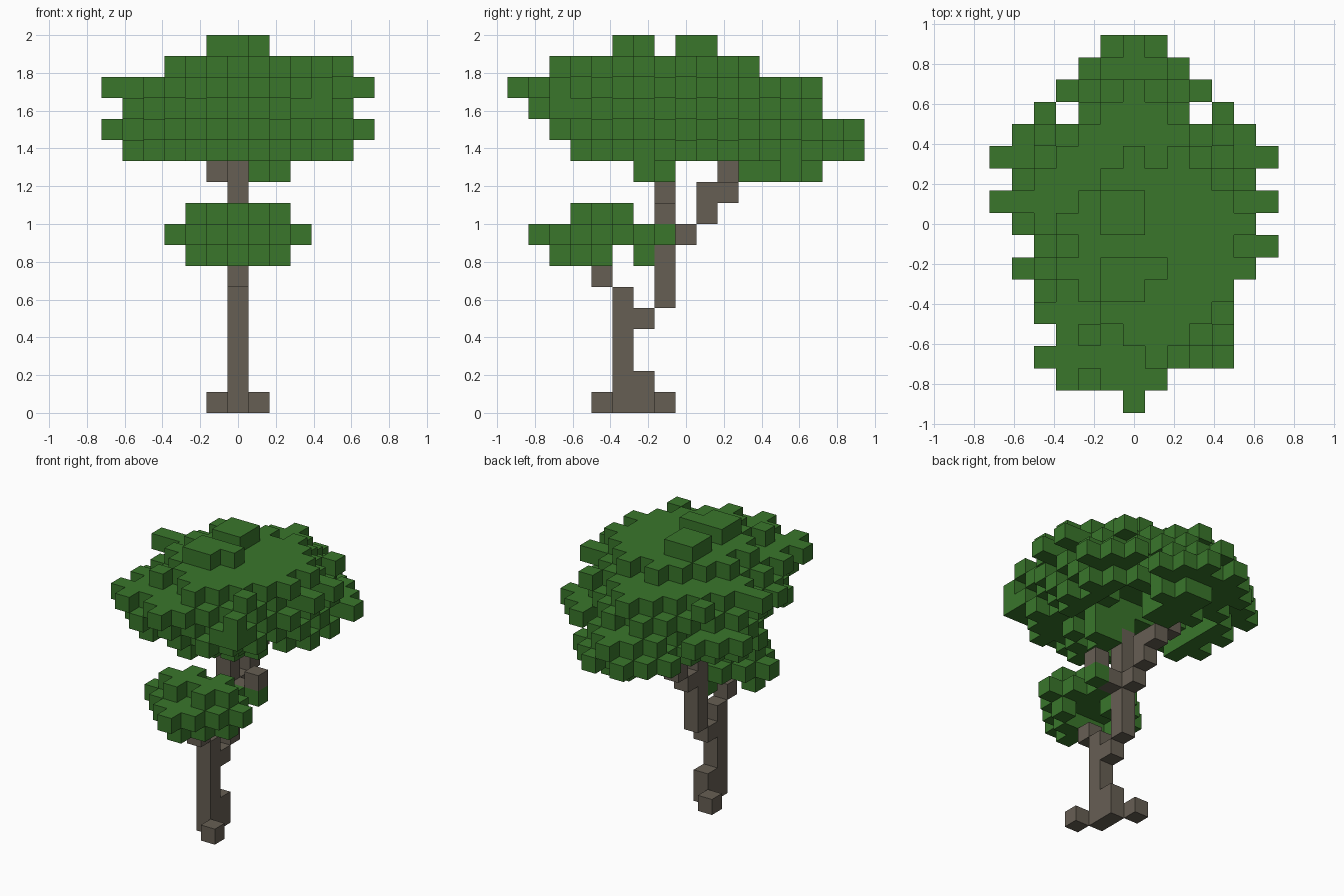
import bpy
import bmesh
from mathutils import Vector

S = 2 / 18  # edge of one block

cube = bpy.data.objects.get("Cube")
if cube:
    bpy.data.objects.remove(cube)


def material(name, rgb):
    mat = bpy.data.materials.new(name)
    mat.use_nodes = True
    mat.diffuse_color = (*rgb, 1)
    mat.node_tree.nodes["Principled BSDF"].inputs["Base Color"].default_value = (*rgb, 1)
    return mat


def box(xs, ys, zs):
    """All blocks in inclusive ranges."""
    return {(i, j, k) for i in range(xs[0], xs[1] + 1)
            for j in range(ys[0], ys[1] + 1) for k in range(zs[0], zs[1] + 1)}


def build(name, cells, mat, solid):
    """Skin a set of blocks, leaving out faces against other blocks."""
    bm = bmesh.new()
    corners = {}

    def corner(p):
        key = tuple(round(c * 2) for c in p)
        if key not in corners:
            corners[key] = bm.verts.new((p[0] * S, p[1] * S, (p[2] + 0.5) * S))
        return corners[key]

    for cell in sorted(cells):
        for axis in range(3):
            for sign in (-1, 1):
                n = Vector((0, 0, 0))
                n[axis] = sign
                mid = Vector(cell)
                if tuple(int(c) for c in mid + n) in solid:
                    continue
                u = Vector((0, 0, 0))
                u[(axis + 1) % 3] = 0.5
                v = n.cross(u)
                mid += n / 2
                bm.faces.new([corner(mid + a * u + b * v)
                              for a, b in ((-1, -1), (1, -1), (1, 1), (-1, 1))])
    mesh = bpy.data.meshes.new(name)
    bm.to_mesh(mesh)
    bm.free()
    mesh.materials.append(mat)
    bpy.context.collection.objects.link(bpy.data.objects.new(name, mesh))


# Trunk with diagonal roots and forks
trunk = box((0, 0), (-3, -3), (0, 5)) | box((0, 0), (-2, -2), (0, 1))
trunk |= box((0, 0), (-1, -1), (5, 11))
trunk |= {(1, -4, 0), (-1, -1, 0), (0, -2, 4), (0, -4, 6)}

# Back branch and short side stub
branch = {(0, 0, 8), (0, 1, 9), (0, 1, 10), (0, 2, 10), (-1, 2, 11),
          (1, -1, 8), (2, -1, 9)}
wood = trunk | branch

# Outline of the crown from above: (left, right) reach for rows front to back
reach = [(0, 0), (3, 1), (4, 4), (3, 4), (4, 4), (4, 4), (5, 5), (4, 5), (5, 5),
         (5, 5), (5, 5), (5, 5), (5, 5), (2, 2), (3, 3), (2, 2), (1, 1)]


def layer(k, front, back, half, shift=0, power=2.0):
    """One rounded slab of leaves whose rim is notched like a checkerboard."""
    mid, length = (front + back) / 2, (back - front) / 2 + 0.6
    cells = set()
    for j in range(front, back + 1):
        w = (half + 0.5) * (1 - abs((j - mid) / length) ** power) ** (1 / power)
        lo = min(round(w - 0.5) - shift, reach[j + 8][0])
        hi = min(round(w - 0.5) + shift, reach[j + 8][1])
        cells |= {(i, j, k) for i in range(-lo, hi + 1)}
    rim = {(i, j, k) for i, j, k in cells
           if not {(i - 1, j, k), (i + 1, j, k), (i, j - 1, k), (i, j + 1, k)} <= cells}
    return cells - {c for c in rim if sum(c) % 2 == 0}


# Main crown, bottom to top
crown = box((-1, 2), (4, 5), (11, 11)) | box((0, 1), (3, 6), (11, 11))
crown |= {(1, -1, 11), (2, -1, 11), (1, -2, 11)}
crown -= {(-1, 5, 11), (2, 4, 11)}
crown |= layer(12, -5, 8, 5, power=1.7) | layer(13, -6, 8, 5.5)
crown |= layer(14, -7, 6, 5.5) | layer(15, -8, 6, 5.5, power=1.7)
crown |= layer(16, -6, 3, 4, shift=1, power=1.8)
crown |= box((-1, 1), (-3, -2), (17, 17)) | box((-1, 0), (0, 1), (17, 17))
crown -= {(1, -3, 17)}

# Hollow underside, keeping whatever rests on wood or lower leaves
for k, cx, cy, r in ((12, 0, 0.5, 4), (13, -0.5, 2.5, 3), (14, -1, 3.5, 1.5)):
    crown -= {c for c in crown if c[2] == k
              and (c[0] - cx) ** 2 + (c[1] - cy) ** 2 < r * r
              and (c[0], c[1], k - 1) not in crown | wood}

# Single tufts sticking out of the rim
for side in (-1, 1):
    crown |= {(6 * side, 3, 13), (5 * side, 3, 13), (6 * side, 1, 15),
              (5 * side, 1, 15), (4 * side, 5, 13), (4 * side, 4, 13),
              (5 * side, 4, 13), (5 * side, -2, 14)}
crown |= {(6, -1, 15), (5, -1, 15), (-4, -6, 15), (-3, -6, 15), (-3, -7, 15),
          (4, -6, 14), (3, -6, 14), (0, -8, 15), (0, -7, 15)}

# Low clump of leaves at the front
clump = layer(7, -6, -2, 2) - box((-1, 1), (-4, -3), (7, 7))
clump |= layer(8, -7, -1, 3) | layer(9, -5, -3, 2)
clump |= {(2, -1, 8)}

bark = material("bark_brown", (0.134, 0.114, 0.088))
leaf = material("leaf_green", (0.041, 0.180, 0.024))

crown -= wood
clump -= wood
solid = wood | crown | clump
build("trunk", trunk, bark, solid)
build("branch", branch - trunk, bark, solid)
build("crown_leaves", crown, leaf, solid)
build("front_leaf_clump", clump, leaf, solid)
